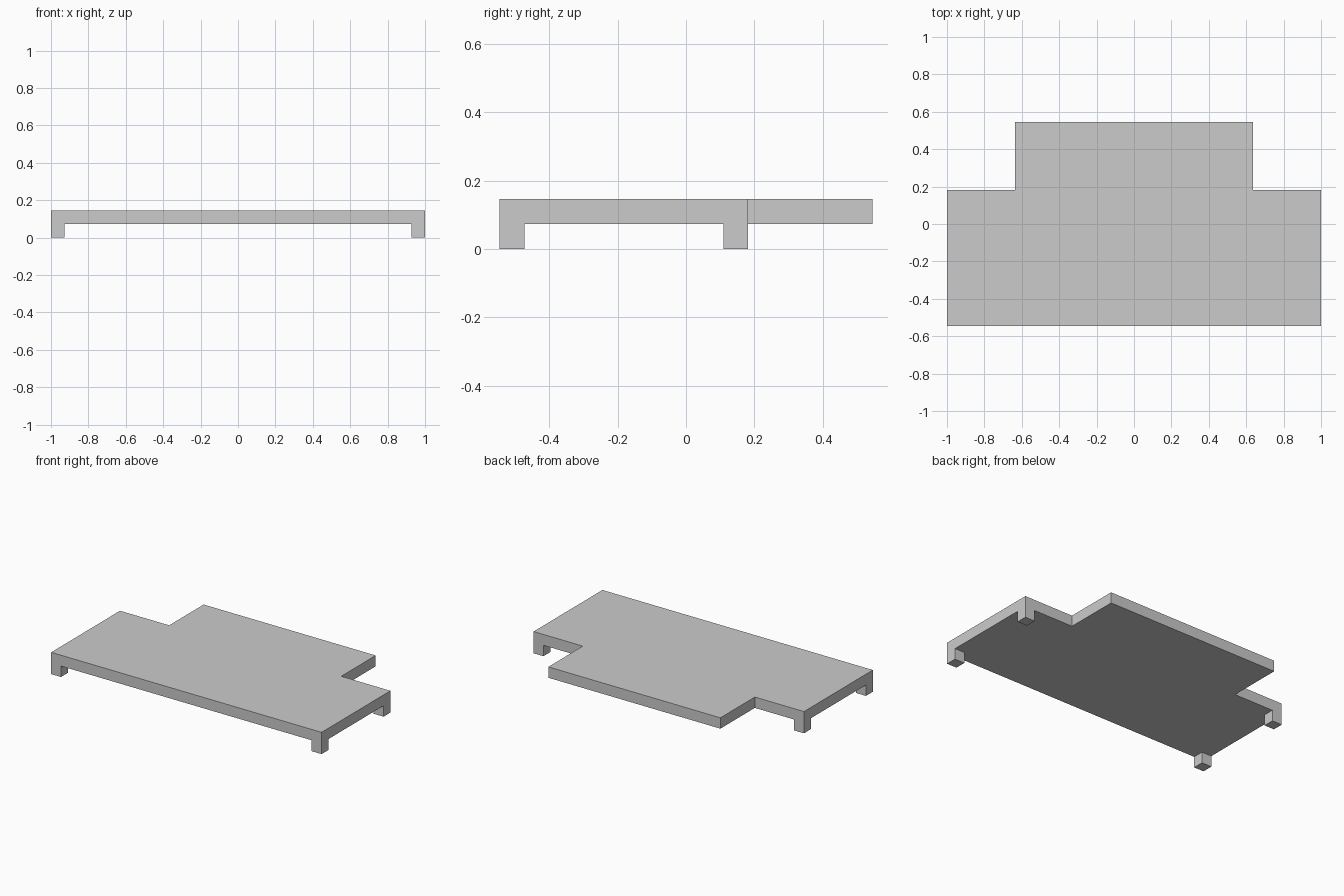
import bpy
import bmesh

cube = bpy.data.objects.get("Cube")
if cube:
    bpy.data.objects.remove(cube, do_unlink=True)

# Single grey material
GREY = (0.6, 0.6, 0.6, 1)
grey = bpy.data.materials.new("plain grey")
grey.use_nodes = True
grey.diffuse_color = GREY
grey.node_tree.nodes["Principled BSDF"].inputs["Base Color"].default_value = GREY

# Main measurements
U = 1 / 11
HALF_X, HALF_Y = 1.0, 6 * U
BACK_X, STEP_Y = 7 * U, 2 * U
LEG = 0.8 * U
TOP = 2 * LEG


def prism(name, outline, z0, z1):
    """Extrude a flat outline upward into a solid."""
    bm = bmesh.new()
    base = bm.faces.new([bm.verts.new((x, y, z0)) for x, y in outline])
    grown = bmesh.ops.extrude_face_region(bm, geom=[base], use_keep_orig=True)
    moved = [g for g in grown["geom"] if isinstance(g, bmesh.types.BMVert)]
    bmesh.ops.translate(bm, verts=moved, vec=(0, 0, z1 - z0))
    bmesh.ops.recalc_face_normals(bm, faces=bm.faces[:])
    mesh = bpy.data.meshes.new(name)
    bm.to_mesh(mesh)
    bm.free()
    mesh.materials.append(grey)
    obj = bpy.data.objects.new(name, mesh)
    bpy.context.collection.objects.link(obj)
    return obj


# Stepped platform: wide front, narrower back
right_half = [(HALF_X, -HALF_Y), (HALF_X, STEP_Y), (BACK_X, STEP_Y), (BACK_X, HALF_Y)]
left_half = [(-x, y) for x, y in reversed(right_half)]
prism("platform", right_half + left_half, LEG, TOP)

# Square legs under the four corners of the wide part
for side, sx in (("left", 1), ("right", -1)):
    for end, y0 in (("front", -HALF_Y), ("back", STEP_Y - LEG)):
        x0, x1 = sx * HALF_X, sx * (HALF_X - LEG)
        y1 = y0 + LEG
        prism(f"{end}_{side}_leg", [(x0, y0), (x1, y0), (x1, y1), (x0, y1)], 0, LEG)
